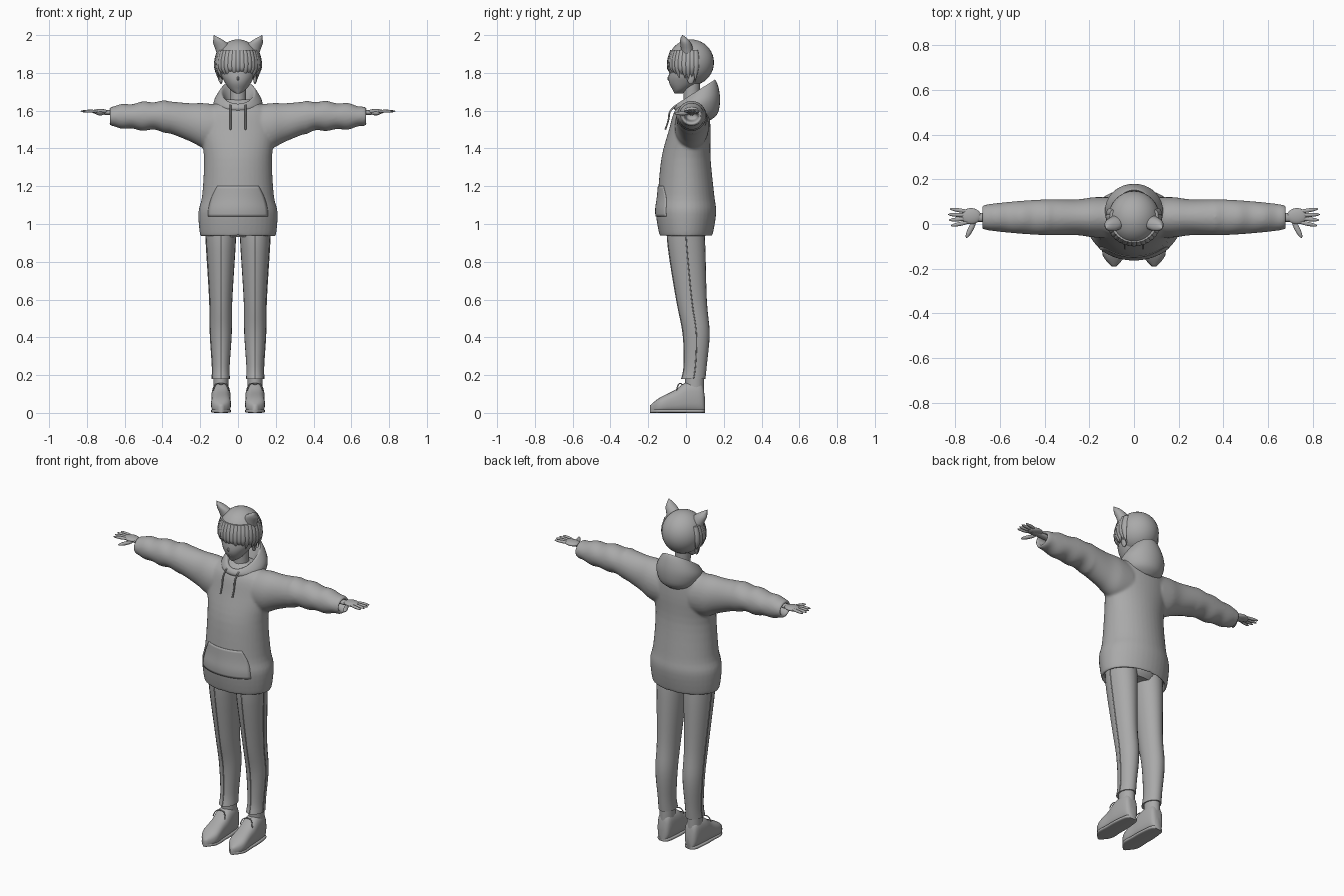
import bpy, bmesh, math
from mathutils import Matrix, Vector

cube = bpy.data.objects.get("Cube")
if cube:
    bpy.data.objects.remove(cube)

GREY = (.4, .4, .4, 1)
material = bpy.data.materials.new("plain grey")
material.use_nodes = True
material.diffuse_color = GREY
material.node_tree.nodes["Principled BSDF"].inputs["Base Color"].default_value = GREY
SIDES = {"left": 1, "right": -1}


def smooth_rows(rows, steps):
    """Pad section rows to full length and run a Catmull-Rom spline through them."""
    rows = [Vector(tuple(row) + (0,) * (5 - len(row))) for row in rows]
    padded = [rows[0]] + rows + [rows[-1]]
    result = []
    for before, start, end, after in zip(padded, padded[1:], padded[2:], padded[3:]):
        leave, arrive = (end - before) / 2, (after - start) / 2
        for step in range(steps):
            t = step / steps
            bend = 3 * (end - start) - 2 * leave - arrive
            twist = 2 * (start - end) + leave + arrive
            result.append(start + t * (leave + t * (bend + t * twist)))
    return result + [rows[-1]]


def loft(bm, rows, axis="z", centre=(0, 0), side=1, count=24, steps=4, power=1, turn=0):
    """Each row is position, radius, radius, offset of the second centre, tilt."""
    rings = []
    for position, radius_a, radius_b, offset, tilt in smooth_rows(rows, steps):
        ring = []
        for k in range(count):
            angle = math.tau * k / count
            co, si = math.cos(angle), math.sin(angle)
            a = max(radius_a, .001) * math.copysign(abs(co) ** power, co)
            b = max(radius_b, .001) * math.copysign(abs(si) ** power, si)
            along = position + tilt * b
            flat = Matrix.Rotation(turn, 2) @ Vector((a, b + offset)) + Vector(centre)
            point = {"x": (along, flat.x, flat.y), "y": (flat.x, along, flat.y),
                     "z": (flat.x, flat.y, along)}[axis]
            ring.append(bm.verts.new((point[0] * side, point[1], point[2])))
        rings.append(ring)
    faces = [bm.faces.new((low[k - 1], low[k], high[k], high[k - 1]))
             for low, high in zip(rings, rings[1:]) for k in range(count)]
    faces += [bm.faces.new(rings[0]), bm.faces.new(rings[-1])]
    bmesh.ops.recalc_face_normals(bm, faces=faces)


def blob(bm, centre, radii, side=1, turn=0):
    """Ellipsoid, mirrored when side is negative."""
    place = Matrix.Translation((centre[0] * side, centre[1], centre[2]))
    matrix = place @ Matrix.Rotation(turn * side, 4, "Z") @ Matrix.Diagonal((*radii, 1))
    bmesh.ops.create_uvsphere(bm, u_segments=32, v_segments=20, radius=1, matrix=matrix)


def finish(name, bm, angle=55):
    mesh = bpy.data.meshes.new(name)
    bm.to_mesh(mesh)
    bm.free()
    mesh.materials.append(material)
    part = bpy.data.objects.new(name, mesh)
    bpy.context.collection.objects.link(part)
    bpy.ops.object.select_all(action="DESELECT")
    part.select_set(True)
    bpy.context.view_layer.objects.active = part
    bpy.ops.object.shade_smooth_by_angle(angle=math.radians(angle))
    return part


def make(name, build, *args, **options):
    """One object from a single loft or blob."""
    bm = bmesh.new()
    build(bm, *args, **options)
    return finish(name, bm)


def cord(name, points, radius=.003):
    curve = bpy.data.curves.new(name, "CURVE")
    curve.dimensions = "3D"
    curve.bevel_depth, curve.bevel_resolution, curve.use_fill_caps = radius, 2, True
    spline = curve.splines.new("NURBS")
    spline.points.add(len(points) - 1)
    for target, point in zip(spline.points, points):
        target.co = (*point, 1)
    spline.use_endpoint_u, spline.order_u = True, 3
    curve.materials.append(material)
    bpy.context.collection.objects.link(bpy.data.objects.new(name, curve))


# Hoodie: body and sleeves fused into one cloth surface, open at hem and cuffs
body = [(1.05, .14, .11), (.95, .18, .13), (.94, .2, .14), (1.06, .21, .16), (1.15, .19, .15),
        (1.35, .18, .13), (1.5, .2, .11, .02), (1.6, .18, .09, .03), (1.66, .07, .05, .04)]
sleeve = [(.1, .09, .12, -.06), (.18, .09, .12, -.05), (.26, .08, .1, -.03), (.4, .08, .08),
          (.55, .07, .07), (.67, .055, .05), (.67, .04, .03), (.6, .03, .02)]
bm = bmesh.new()
loft(bm, body, count=40)
for side in SIDES.values():
    folded = smooth_rows(sleeve, 8)
    for row in folded:
        # Soft folds along the forearm
        if .35 < row[0] < .65 and row[2] > .05:
            row[2] += .005 * math.sin(55 * row[0] + side)
    loft(bm, folded, axis="x", centre=(.03, 1.57), side=side, count=32, steps=1)
hoodie = finish("hoodie", bm)
fuse = hoodie.modifiers.new("fuse", "REMESH")
fuse.mode, fuse.voxel_size, fuse.use_smooth_shade = "VOXEL", .007, True
soften = hoodie.modifiers.new("soften", "SMOOTH")
soften.factor, soften.iterations = .5, 8

# Hood lying open behind the neck
make("hood", loft, [(1.55, .06, .05, .02), (1.58, .11, .1, .01, .1), (1.64, .13, .12, 0, .3),
                    (1.69, .1, .11, -.01, .6), (1.69, .08, .09, -.01, .6), (1.6, .04, .04, -.02, .3)],
     centre=(0, .06), count=36)

# Front pocket wrapped over the hoodie
bm = bmesh.new()
bmesh.ops.create_grid(bm, x_segments=20, y_segments=12, size=1)
for vert in bm.verts:
    across, height = vert.co.x, (vert.co.y + 1) / 2
    vert.co = (across * (.16 - .05 * height ** 2), -.4, 1.04 + .16 * height)
pocket = finish("front_pocket", bm)
wrap = pocket.modifiers.new("wrap", "SHRINKWRAP")
wrap.target, wrap.wrap_method, wrap.offset = hoodie, "PROJECT", .004
wrap.use_project_y, wrap.use_positive_direction = True, True
pocket.modifiers.new("cloth", "SOLIDIFY").thickness = .006

# Trousers, shoes, hands and drawstrings
make("hips", loft, [(.93, .13, .08), (.97, .15, .1), (1.06, .14, .1)])
leg = [(1.05, .08, .08), (.93, .08, .1), (.6, .06, .08, .03), (.42, .057, .07, .055),
       (.25, .046, .06, .05), (.18, .047, .063, .04)]
shoe = [(.1, .02, .04), (.08, .04, .08), (0, .05, .08), (-.06, .05, .06), (-.14, .05, .04), (-.19, .01, .02)]
hip_x = .09
for label, side in SIDES.items():
    make(label + "_trouser_leg", loft, leg, centre=(hip_x, 0), side=side)
    seam = smooth_rows(leg, 3)
    cord(label + "_front_seam", [(side * hip_x, y - depth, z) for z, width, depth, y, tilt in seam])
    cord(label + "_outer_seam", [(side * (hip_x + width), y, z) for z, width, depth, y, tilt in seam])

    foot = dict(axis="y", centre=(hip_x, 0), side=side)
    make(label + "_shoe", loft, [(y, width, half, half) for y, width, half in shoe], power=.75, **foot)
    make(label + "_sole", loft, [(y, width, .01, .01) for y, width, half in shoe], power=.5, **foot)
    make(label + "_ankle", loft, [(.09, .04, .05), (.2, .04, .05)], centre=(hip_x, .045), side=side)
    for k in range(3):
        y, z = -.01 - .025 * k, .17 - .02 * k
        cord(label + "_lace", [(side * (hip_x + way * .03), y + abs(way) * .02, z - abs(way) * .04)
                               for way in (-1, 0, 1)])
    for way in (-1, 1):
        cord(label + "_bow", [(side * hip_x, -.02, .15), (side * hip_x + way * .03, -.04, .17),
                              (side * hip_x + way * .04, -.05, .12)])

    bm = bmesh.new()
    loft(bm, [(.62, .02, .015), (.75, .02, .01)], axis="x", centre=(.03, 1.59), side=side)
    blob(bm, (.73, .035, 1.595), (.045, .036, .014), side)
    for finger in range(4):
        spread = 1.3 - finger
        reach = .79 - .008 * abs(spread)
        blob(bm, (reach, .035 + .02 * spread, 1.597), (.045, .009, .008), side, turn=.12 * spread)
    blob(bm, (.73, -.02, 1.585), (.047, .012, .01), side, turn=-1.1)
    finish(label + "_hand", bm)
    cord(label + "_drawstring", [(side * .04, -.05, 1.63), (side * .04, -.09, 1.6),
                                 (side * .04, -.09, 1.55), (side * .04, -.11, 1.5)], .0045)

# Neck and face
make("neck", loft, [(1.55, .055, .05), (1.64, .043, .043), (1.76, .045, .045)], centre=(0, .03))
make("face", loft, [(1.69, .01, .02, -.04), (1.71, .04, .04, -.03), (1.75, .07, .08, -.01),
                    (1.8, .09, .09), (1.9, .09, .09, .02)], count=32)
make("nose", blob, (0, -.085, 1.77), (.007, .014, .013))
cord("mouth", [(-.015, -.076, 1.731), (0, -.084, 1.729), (.015, -.076, 1.731)], .002)

# Hair cap with pointed locks around the front and sides
crown = .026
make("hair_cap", blob, (0, crown, 1.855), (.116, .122, .122))
bm = bmesh.new()
for k in range(-10, 11):
    tip = 1.765 + .025 * math.cos(k / 6) + .012 * math.sin(k * 2.3)
    lock = [(1.92, .015, .01, -.1), (1.87, .018, .01, -.115), (1.82, .015, .01, -.115), (tip, 0, 0, -.1)]
    loft(bm, lock, centre=(0, crown), count=8, turn=k * .18)
finish("hair_locks", bm)

# Pointed ears on top and small ears at the sides of the head
for label, side in SIDES.items():
    bm = bmesh.new()
    root = 1.88
    loft(bm, [(root, .04, .035), (1.95, .04, .03), (1.98, .02, .02), (2, 0, 0)], centre=(.07, .01), side=side)
    for vert in bm.verts:
        lean = (vert.co.z - root) ** 2
        vert.co.x += side * 4 * lean
        vert.co.y -= 2 * lean
    finish(label + "_pointed_ear", bm)
    make(label + "_side_ear", blob, (.09, .025, 1.775), (.01, .02, .035), side)
